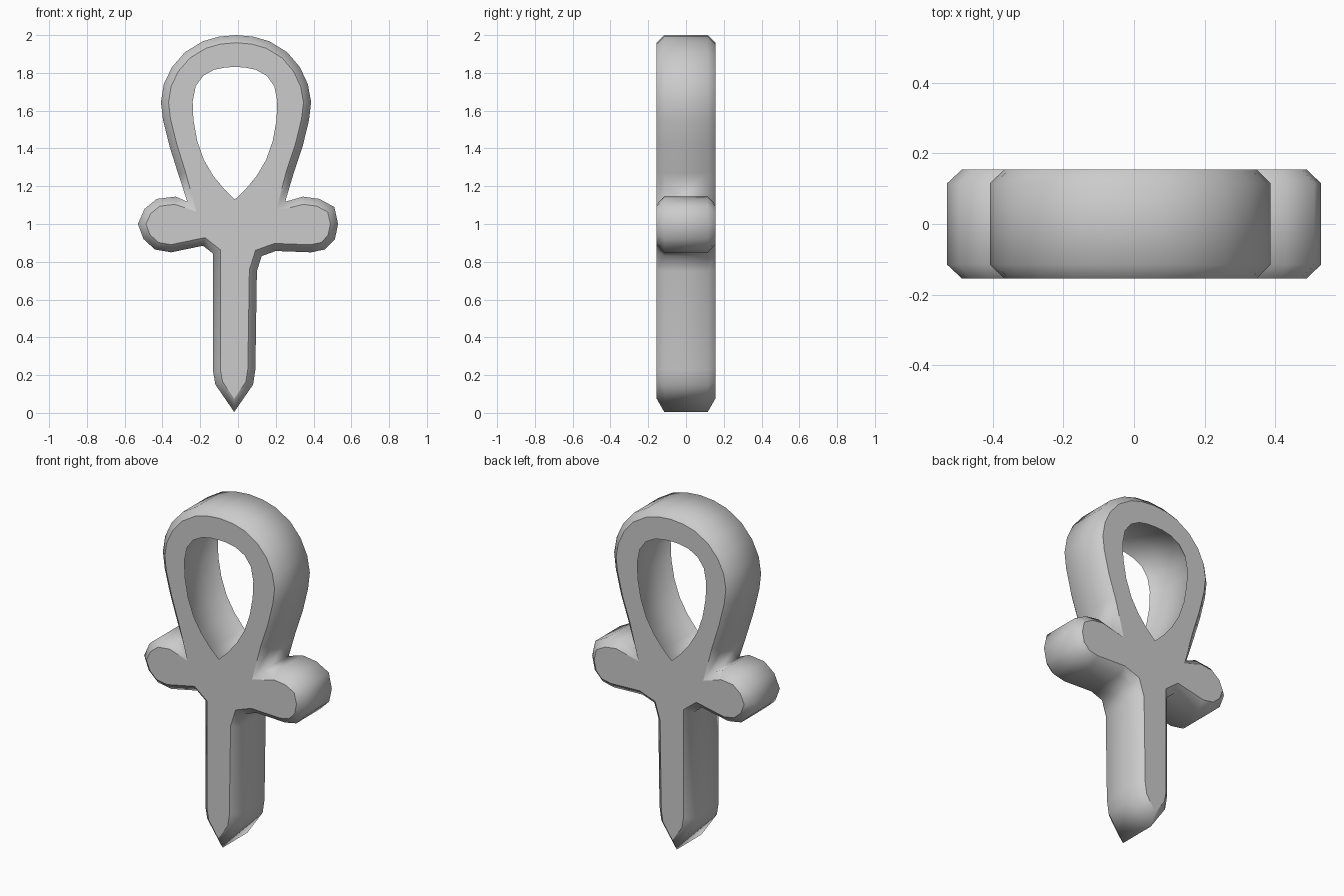
import bpy, bmesh
from mathutils import Vector

if "Cube" in bpy.data.objects:
    bpy.data.objects.remove(bpy.data.objects["Cube"])

HALF, BEVEL = 0.155, 0.04

# widest outline, counter-clockwise from the bottom tip
OUTER = [(-.02, .005), (.08, .15), (.092, .23), (.10, .75), (.125, .83), (.20, .857), (.386, .85),
         (.46, .865), (.513, .92), (.53, 1.0), (.51, 1.09), (.43, 1.133), (.344, 1.145),
         (.25, 1.118), (.295, 1.27), (.342, 1.41), (.376, 1.55), (.387, 1.645), (.37, 1.74),
         (.328, 1.83), (.26, 1.91), (.165, 1.968), (.08, 1.992), (-.01, 2.0), (-.10, 1.992),
         (-.185, 1.968), (-.28, 1.91), (-.35, 1.83), (-.393, 1.74), (-.408, 1.645),
         (-.397, 1.55), (-.362, 1.41), (-.315, 1.26), (-.268, 1.118), (-.33, 1.145),
         (-.43, 1.133), (-.495, 1.08), (-.53, 1.0), (-.50, .92), (-.44, .865), (-.354, .85),
         (-.185, .885), (-.132, .843), (-.132, .22), (-.12, .15)]
# right half of the hole on the flat faces, relative to its centre line
HOLE_X = -.016
HOLE_HALF = [(.055, 1.182), (.115, 1.255), (.165, 1.34), (.20, 1.44), (.22, 1.55),
             (.224, 1.65), (.208, 1.73), (.168, 1.785), (.11, 1.817), (.05, 1.829)]
HOLE = ([(HOLE_X, 1.13)] + [(HOLE_X + x, z) for x, z in HOLE_HALF] + [(HOLE_X, 1.831)]
        + [(HOLE_X - x, z) for x, z in reversed(HOLE_HALF)])


def offset(points, dist, limit=0.07):
    """Mitred offset of a closed loop; positive moves inward."""
    pts = [Vector(p) for p in points]
    out = []
    for i, p in enumerate(pts):
        a = (p - pts[i - 1]).normalized()
        b = (pts[(i + 1) % len(pts)] - p).normalized()
        n1, n2 = Vector((-a.y, a.x)), Vector((-b.y, b.x))
        m = (n1 + n2).normalized()
        length = min(abs(dist) / max(m.dot(n1), 0.1), limit)
        out.append(tuple(p + m * (length if dist > 0 else -length)))
    return out


def add_wall(bm, face_loop, mid_loop, flip):
    """Chamfered wall from the front face to the back face; returns the cap edges."""
    levels = [(face_loop, -HALF), (mid_loop, -HALF + BEVEL),
              (mid_loop, HALF - BEVEL), (face_loop, HALF)]
    rings = [[bm.verts.new((x, y, z)) for x, z in loop] for loop, y in levels]
    n = len(face_loop)
    for lo, hi in zip(rings, rings[1:]):
        for i in range(n):
            j = (i + 1) % n
            quad = [lo[i], lo[j], hi[j], hi[i]]
            f = bm.faces.new(quad[::-1] if flip else quad)
            f.smooth = True
    return [[bm.edges.get((r[i], r[(i + 1) % n])) for i in range(n)]
            for r in (rings[0], rings[3])]


bm = bmesh.new()
# outer wall narrows to the faces; the hole wall is undercut between the faces
outer_caps = add_wall(bm, offset(OUTER, BEVEL), OUTER, False)
hole_caps = add_wall(bm, HOLE, offset(HOLE, -BEVEL), True)

# flat front and back faces
for outer, hole in zip(outer_caps, hole_caps):
    bmesh.ops.triangle_fill(bm, edges=outer + hole, use_beauty=True)
    for e in outer + hole:
        e.smooth = False
bmesh.ops.recalc_face_normals(bm, faces=bm.faces[:])

mesh = bpy.data.meshes.new("looped_cross")
bm.to_mesh(mesh)
bm.free()
obj = bpy.data.objects.new("looped_cross", mesh)
bpy.context.collection.objects.link(obj)
